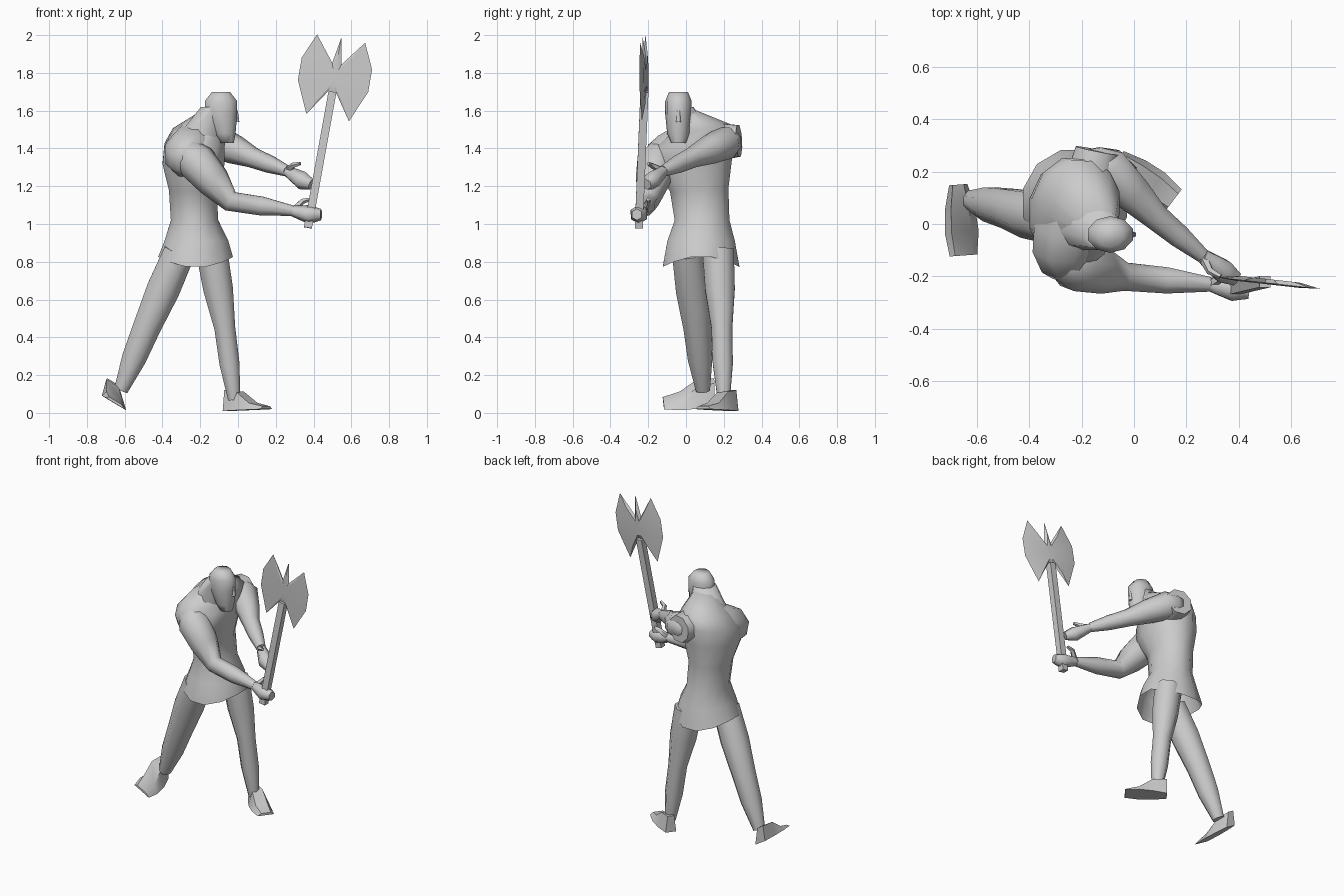
import bpy
from math import sin, cos, pi, atan2
from mathutils import Vector

if "Cube" in bpy.data.objects:
    bpy.data.objects.remove(bpy.data.objects["Cube"])

UP = Vector((0, 0, 1))
FACING = Vector((0, 1, 0))
COLOUR = (.6, .6, .6, 1)

grey = bpy.data.materials.new("plain grey")
grey.use_nodes = True
grey.diffuse_color = COLOUR
grey.node_tree.nodes["Principled BSDF"].inputs["Base Color"].default_value = COLOUR


def add_mesh(name, verts, faces, smooth_angle):
    mesh = bpy.data.meshes.new(name)
    mesh.from_pydata(verts, [], faces)
    mesh.materials.append(grey)
    part = bpy.data.objects.new(name, mesh)
    bpy.context.collection.objects.link(part)
    bpy.ops.object.select_all(action='DESELECT')
    part.select_set(True)
    bpy.context.view_layer.objects.active = part
    bpy.ops.object.shade_smooth_by_angle(angle=smooth_angle)
    return part


def skin_rings(name, rings, sides, open_start=False, smooth_angle=1.2):
    """Join equal rings of points into a tube with capped ends."""
    verts = [point for ring in rings for point in ring]
    faces = []
    for start in range(0, len(verts) - sides, sides):
        for k in range(sides):
            a, b = start + k, start + (k + 1) % sides
            faces.append((a, b, b + sides, a + sides))
    if not open_start:
        faces.append(tuple(reversed(range(sides))))
    faces.append(tuple(range(len(verts) - sides, len(verts))))
    return add_mesh(name, verts, faces, smooth_angle)


def oval(centre, across, along, sides):
    angles = [2 * pi * (k + .5) / sides for k in range(sides)]
    return [centre + across * cos(a) + along * sin(a) for a in angles]


def stack(name, levels, sides=10, lean=0, open_start=False):
    """Level ovals (x, y, z, x radius, y radius); lean lifts the +y side."""
    rings = []
    for x, y, z, width, depth in levels:
        along = Vector((0, depth, depth * lean * max(0, z - 1)))
        rings.append(oval(Vector((x, y, z)), Vector((width, 0, 0)), along, sides))
    return skin_rings(name, rings, sides, open_start)


def limb(name, joints, radii, bulge=0, sides=8):
    """Tube through the joints, with a muscle bulge halfway along each bone."""
    joints = [Vector(j) for j in joints]
    path = [(joints[0], radii[0])]
    for i in range(1, len(joints)):
        middle = joints[i - 1].lerp(joints[i], .5)
        path.append((middle, (radii[i - 1] + radii[i]) / 2 + bulge))
        path.append((joints[i], radii[i]))
    rings = []
    for i, (centre, radius) in enumerate(path):
        after, before = path[min(i + 1, len(path) - 1)][0], path[max(i - 1, 0)][0]
        direction = (after - before).normalized()
        reference = FACING if abs(direction.z) > .8 else UP
        across = reference.cross(direction).normalized()
        along = direction.cross(across)
        rings.append(oval(centre, across * radius, along * radius, sides))
    return skin_rings(name, rings, sides)


def foot(name, heel, toe, roll=0):
    """Wedge from heel to toe; roll lifts one edge of the sole."""
    heel, toe = Vector(heel), Vector(toe)
    side = (toe - heel).cross(UP).normalized()
    rings = []
    for step in range(4):
        along = step / 3
        width = .035 + .03 * sin(pi * along * .8)
        height = .11 - .08 * max(0, along - .2)
        if step > 1:
            height /= step
        ring = []
        for edge, top in ((-1, 0), (1, 0), (.6, 1), (-.6, 1)):
            lift = UP * (height * top + roll * edge * width)
            ring.append(heel.lerp(toe, along) + side * width * edge + lift)
        rings.append(ring)
    skin_rings(name, rings, 4, smooth_angle=.7)


# Tunic with a flared open skirt whose hem dips at both hips
tunic = stack("tunic", [
    (-.225, .08, .8, .205, .21),
    (-.22, .08, .91, .175, .185),
    (-.23, .085, 1.02, .13, .15),
    (-.24, .07, 1.18, .13, .16),
    (-.235, .04, 1.32, .17, .21),
    (-.23, .04, 1.42, .165, .22),
    (-.2, .08, 1.5, .15, .17),
    (-.14, 0, 1.59, .07, .06)], sides=12, lean=.3, open_start=True)
for vert in tunic.data.vertices[:12]:
    turn = atan2(vert.co.y - .08, vert.co.x + .22)
    vert.co.z += .03 * cos(2 * turn)

# Head, hood and nose
stack("head", [
    (-.06, -.04, 1.43, .04, .04),
    (-.07, -.04, 1.48, .06, .06),
    (-.09, -.04, 1.58, .09, .07),
    (-.09, -.04, 1.65, .09, .07),
    (-.09, -.04, 1.7, .05, .05)])
stack("neck_hood", [(-.2, .02, 1.46, .13, .12), (-.12, -.03, 1.62, .08, .07)])
stack("nose", [(-.01, -.04, 1.54, .02, .014), (-.01, -.04, 1.6, .01, .01)], sides=6)

# Shoulders and arms
right_wrist, left_wrist = (.29, -.23, 1.07), (.26, -.12, 1.28)
limb("right_shoulder", [(-.23, .04, 1.4), (-.27, -.1, 1.36), (-.25, -.18, 1.31)],
     (.14, .125, .07), bulge=.01)
limb("left_shoulder", [(-.18, .08, 1.43), (-.14, .28, 1.44)], (.1, .09), bulge=.01)
limb("right_arm", [(-.3, -.1, 1.41), (-.22, -.155, 1.33), (-.04, -.2, 1.12), right_wrist],
     (.05, .105, .058, .03), bulge=.01)
limb("left_arm", [(-.19, .23, 1.44), (-.1, .21, 1.43), (.08, .03, 1.35), left_wrist],
     (.06, .09, .055, .03), bulge=.005)

# Hands gripping the shaft
limb("right_hand", [right_wrist, (.38, -.25, 1.05), (.44, -.26, 1.05)], (.03, .05, .03), sides=6)
limb("left_hand", [left_wrist, (.34, -.18, 1.23), (.39, -.21, 1.21)], (.03, .05, .03), sides=6)
limb("right_thumb", [right_wrist, (.34, -.2, 1.12), (.38, -.2, 1.13)], (.02, .015, .01), sides=5)
limb("left_thumb", [left_wrist, (.29, -.18, 1.31), (.33, -.2, 1.32)], (.02, .015, .01), sides=5)

# Legs and feet
limb("right_leg", [(-.31, .01, .85), (-.48, .06, .46), (-.62, .09, .12)],
     (.09, .08, .04), bulge=.01)
limb("left_leg", [(-.14, .17, .86), (-.07, .19, .45), (-.02, .2, .07)],
     (.09, .06, .035), bulge=.01)
foot("left_foot", (-.06, .25, .01), (.15, .09, .02))
foot("right_foot", (-.67, .15, .06), (-.65, -.12, .05), roll=.6)

# Axe shaft
limb("axe_shaft", [(.37, -.25, .98), (.5, -.22, 1.7)], (.03, .03), sides=4)

# Double axe head: half outline mirrored, flat front, raised back
half = [(.025, .08), (.13, .215), (.19, .08), (.19, -.04), (.115, -.21), (.02, -.07)]
outline = [(0, .22)] + half + [(-x, z) for x, z in reversed(half)]
count = len(outline)
verts = [(x, 0, z) for x, z in outline]
faces = []
for thickness in (-.005, .015):
    base = len(verts)
    verts += [(x * .6, thickness, z * .6) for x, z in outline]
    verts.append((0, thickness, 0))
    for k in range(count):
        j = (k + 1) % count
        for face in ((k, j, base + j, base + k), (base + k, base + j, base + count)):
            faces.append(face if thickness > 0 else face[::-1])
axe_head = add_mesh("axe_head", verts, faces, .2)
axe_head.location = (.51, -.225, 1.77)
axe_head.rotation_euler = (0, .17, -.11)
